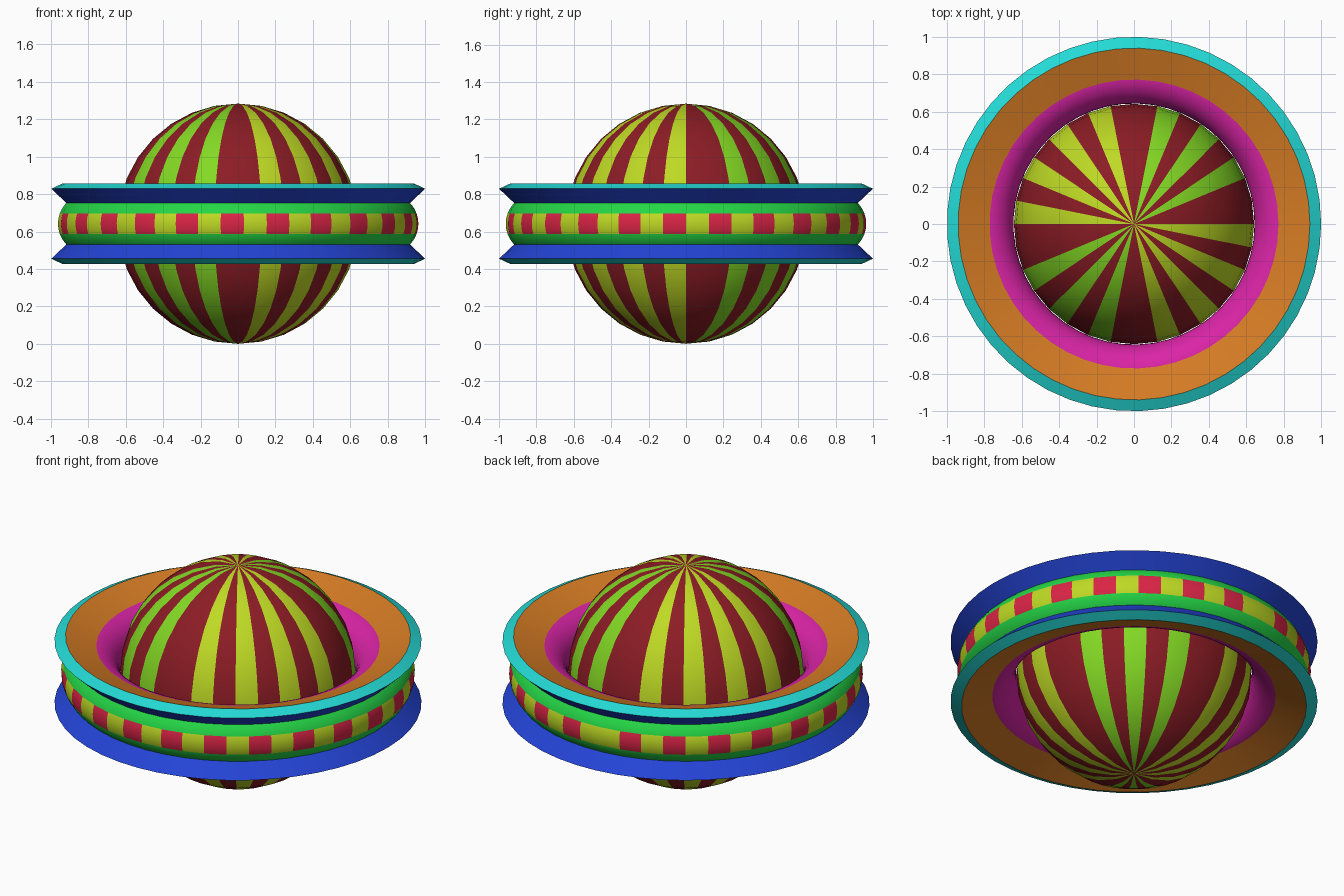
import bpy, bmesh
from math import sin, cos, pi, radians

if "Cube" in bpy.data.objects:
    bpy.data.objects.remove(bpy.data.objects["Cube"])

C = 0.642          # height of the ball and ring centre
SEGS = 49          # sides of the ring


def mat(name, rgb):
    m = bpy.data.materials.new(name)
    lin = [c / 255 / 12.92 if c < 11 else ((c / 255 + 0.055) / 1.055) ** 2.4 for c in rgb]
    m.diffuse_color = (*lin, 1)
    m.use_nodes = True
    m.node_tree.nodes["Principled BSDF"].inputs["Base Color"].default_value = m.diffuse_color
    return m


DARK_RED = mat("dark_red", (140, 28, 37))
LIME = mat("lime", (132, 218, 36))
YELLOW = mat("yellow", (190, 218, 36))
CYAN = mat("cyan", (36, 218, 214))
ORANGE = mat("orange", (214, 124, 36))
MAGENTA = mat("magenta", (218, 36, 166))
GREEN = mat("green", (36, 214, 70))
BLUE = mat("blue", (36, 68, 214))
RED = mat("red", (218, 36, 70))


def revolve(name, profile, segs, pick, closed=False):
    """Spin (radius, z) points around z; pick(i, j) gives the face material."""
    bm = bmesh.new()
    n = len(profile)
    rows = [[bm.verts.new((r * cos(2 * pi * i / segs), r * sin(2 * pi * i / segs), z))
             for r, z in profile] for i in range(segs)]
    mats = []
    for i in range(segs):
        a, b = rows[i], rows[(i + 1) % segs]
        for j in range(n if closed else n - 1):
            k = (j + 1) % n
            f = bm.faces.new((a[j], b[j], b[k], a[k]))
            m = pick(i, j)
            if m not in mats:
                mats.append(m)
            f.material_index = mats.index(m)
    bmesh.ops.remove_doubles(bm, verts=bm.verts, dist=1e-5)
    me = bpy.data.meshes.new(name)
    bm.to_mesh(me)
    bm.free()
    for m in mats:
        me.materials.append(m)
    ob = bpy.data.objects.new(name, me)
    bpy.context.collection.objects.link(ob)
    bpy.ops.object.select_all(action='DESELECT')
    ob.select_set(True)
    bpy.context.view_layer.objects.active = ob
    bpy.ops.object.shade_smooth_by_angle(angle=radians(20))
    return ob


# Striped ball: lime and yellow stripes swap by quadrant
def ball_stripe(i, j):
    quadrant, s = divmod(i, 8)
    if quadrant % 2 == 0:
        return LIME if s in (2, 4, 6) else DARK_RED
    return YELLOW if s % 2 else DARK_RED


ball = [(C * sin(pi * j / 16), C - C * cos(pi * j / 16)) for j in range(17)]
revolve("striped_ball", ball, 32, ball_stripe)


# Round ring: magenta inside, green outside, checked band around the rim
def ring_colour(i, j):
    angle = j * 10 + 5
    if angle < 20 or angle > 340:
        even = (i % 2 == 0) if i < 13 else (i % 2 == 1)
        return YELLOW if even else RED
    return GREEN if angle < 90 or angle > 270 else MAGENTA


ring = [(0.804 + 0.16 * cos(radians(10 * j)), C + 0.16 * sin(radians(10 * j))) for j in range(36)]
revolve("round_ring", ring, SEGS, ring_colour, closed=True)

# Flared flanges above and below the ring
flange = [(0.91, 0.102), (1.0, 0.187), (0.94, 0.215), (0.772, 0.157)]
colours = (BLUE, CYAN, ORANGE)
revolve("upper_flange", [(r, C + z) for r, z in flange], SEGS, lambda i, j: colours[j])
revolve("lower_flange", [(r, C - z) for r, z in reversed(flange)], SEGS, lambda i, j: colours[2 - j])
